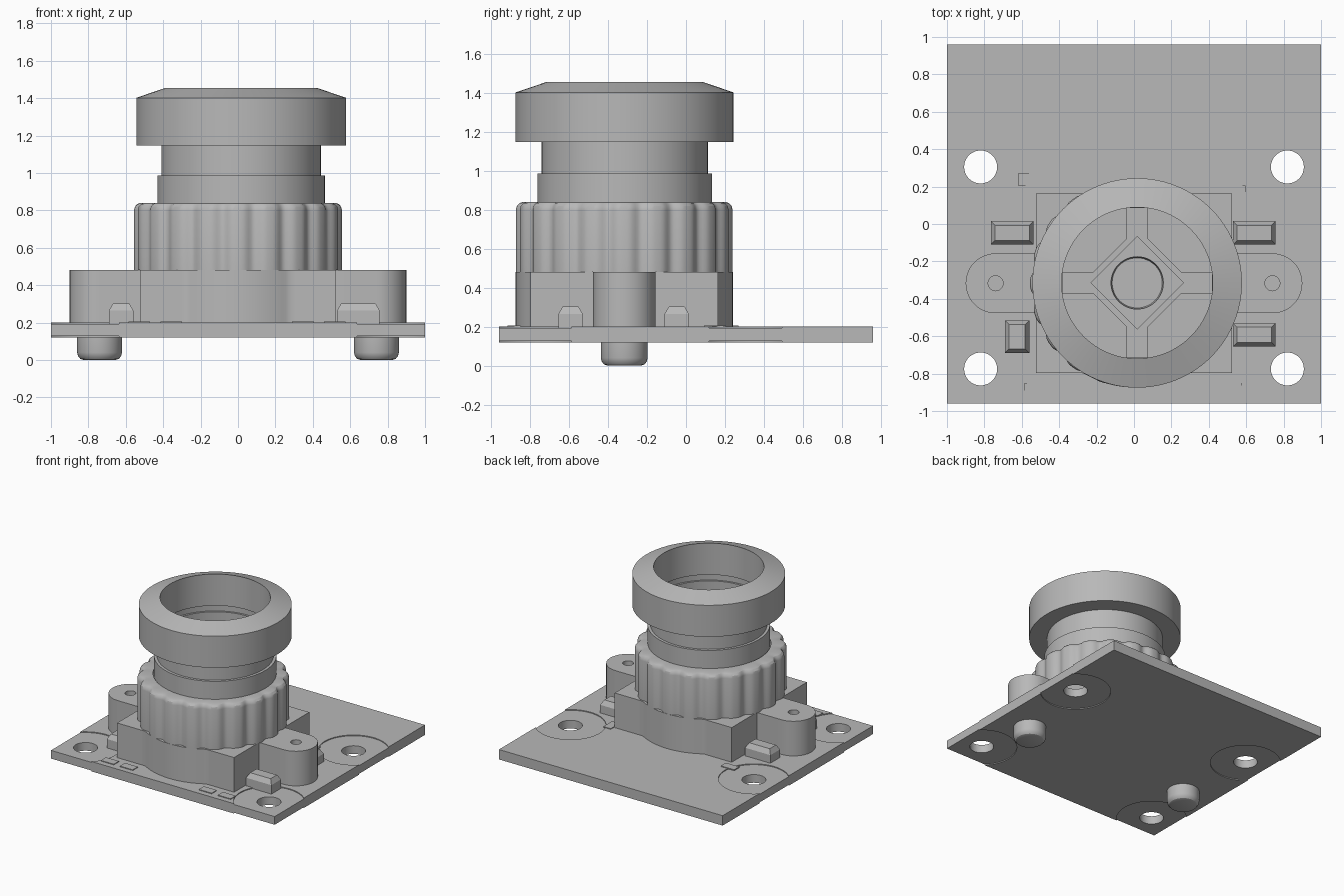
import bpy, bmesh
from math import sin, cos, pi, tau, atan2

cube = bpy.data.objects.get("Cube")
if cube:
    bpy.data.objects.remove(cube, do_unlink=True)

GREY = (0.48, 0.48, 0.48, 1)
grey = bpy.data.materials.new("plain_grey")
grey.use_nodes = True
grey.diffuse_color = GREY
grey.node_tree.nodes["Principled BSDF"].inputs["Base Color"].default_value = GREY

AXIS_Y = -0.317        # middle of the holder
LENS = (0.017, -0.315)  # lens barrel axis
BOARD_TOP, HOLDER_TOP = 0.2, 0.48


def finish(name, bm):
    bmesh.ops.recalc_face_normals(bm, faces=bm.faces)
    mesh = bpy.data.meshes.new(name)
    bm.to_mesh(mesh)
    bm.free()
    mesh.materials.append(grey)
    ob = bpy.data.objects.new(name, mesh)
    bpy.context.collection.objects.link(ob)
    return ob


def activate(ob):
    bpy.ops.object.select_all(action='DESELECT')
    ob.select_set(True)
    bpy.context.view_layer.objects.active = ob


def smooth(ob):
    activate(ob)
    bpy.ops.object.shade_smooth_by_angle(angle=0.5)
    return ob


def loft(name, rings, closed=False):
    """Skin a stack of point rings; cap the ends or close into a tube."""
    bm = bmesh.new()
    loops = [[bm.verts.new(p) for p in ring] for ring in rings]
    pairs = list(zip(loops, loops[1:]))
    if closed:
        pairs.append((loops[-1], loops[0]))
    else:
        bm.faces.new(loops[0])
        bm.faces.new(loops[-1])
    n = len(loops[0])
    for a, b in pairs:
        for i in range(n):
            j = (i + 1) % n
            bm.faces.new((a[i], a[j], b[j], b[i]))
    return finish(name, bm)


def prism(name, outline, z0, z1):
    return loft(name, [[(x, y, z) for x, y in outline] for z in (z0, z1)])


def circle(x, y, r, n=64, wave=0, lobes=20):
    pts = []
    for i in range(n):
        a = tau * i / n
        rr = r - wave * (0.5 - 0.5 * cos(lobes * a)) ** 2
        pts.append((x + rr * cos(a), y + rr * sin(a)))
    return pts


def rect(x0, x1, y0, y1, inset=0):
    x0, x1, y0, y1 = x0 + inset, x1 - inset, y0 + inset, y1 - inset
    return [(x0, y0), (x1, y0), (x1, y1), (x0, y1)]


def lathe(name, centre, profile, closed=False, n=96, wave=0):
    """Revolve (radius, z) points; the wave only ripples the outer radii."""
    rings = [[(x, y, z) for x, y in circle(*centre, r, n, wave if r > 0.5 else 0)]
             for r, z in profile]
    return smooth(loft(name, rings, closed))


def cut(ob, cutter):
    cutter.hide_render = True
    mod = ob.modifiers.new("cut", 'BOOLEAN')
    mod.operation, mod.solver, mod.object = 'DIFFERENCE', 'EXACT', cutter
    activate(ob)
    bpy.ops.object.modifier_apply(modifier=mod.name)
    bpy.data.objects.remove(cutter, do_unlink=True)


# Circuit board with four screw holes in shallow round recesses
board = prism("circuit_board", rect(-1, 1, -0.96, 0.96), 0.12, BOARD_TOP)
for x in (-0.82, 0.82):
    for y in (-0.775, 0.305):
        for r, z0, z1 in ((0.26, 0.193, 0.3), (0.26, 0, 0.127), (0.088, 0, 0.3)):
            cut(board, prism("cutter", circle(x, y, r), z0, z1))
smooth(board)

# Lens holder: rectangular block with bulging front and back
HX, HY, RX, RY = 0.523, 0.48, 0.535, 0.557
corner = atan2(HY, HX)
angles = sorted([tau * i / 144 for i in range(144)]
                + [corner, pi - corner, pi + corner, tau - corner])
outline = []
for a in angles:
    c, s = cos(a), sin(a)
    r = max(1 / max(abs(c) / HX, abs(s) / HY),
            1 / ((c / RX) ** 2 + (s / RY) ** 2) ** 0.5)
    outline.append((r * c, AXIS_Y + r * s))
holder = prism("lens_holder", outline, BOARD_TOP, HOLDER_TOP)

# Cross-shaped channel and diamond pit at the bottom of the bore
lx, ly = LENS
for hx, hy in ((0.4, 0.055), (0.055, 0.4)):
    cut(holder, prism("cutter", rect(lx - hx, lx + hx, ly - hy, ly + hy), 0.4, 0.6))
cut(holder, prism("cutter", circle(lx, ly, 0.29, 4), 0.4, 0.6))
smooth(holder)

# Sensor diamond with a round dimple
sensor = prism("sensor_diamond", circle(lx, ly, 0.25, 4), 0.22, 0.44)
bm = bmesh.new()
bmesh.ops.create_uvsphere(bm, u_segments=48, v_segments=24, radius=0.14)
bmesh.ops.translate(bm, verts=bm.verts, vec=(lx, ly, 0.44))
cut(sensor, finish("cutter", bm))
smooth(sensor)

# Mounting ears and locating pins on both sides
for side, sx in (("left", 1), ("right", -1)):
    arc = [(0.74 + 0.16 * cos(a), AXIS_Y + 0.16 * sin(a))
           for a in [-pi / 2 + pi * i / 24 for i in range(25)]]
    shape = [(0.5, AXIS_Y - 0.16)] + arc + [(0.5, AXIS_Y + 0.16)]
    ear = prism(side + "_ear", [(sx * x, y) for x, y in shape], BOARD_TOP, HOLDER_TOP)
    cut(ear, prism("cutter", circle(sx * 0.74, AXIS_Y, 0.04, 32), 0.3, 0.6))
    smooth(ear)
    lathe(side + "_pin", (sx * 0.74, AXIS_Y),
          [(0.085, 0), (0.103, 0.006), (0.115, 0.02), (0.12, 0.04), (0.12, 0.13)], n=48)

# Scalloped grip collar
lathe("grip_collar", (0, AXIS_Y),
      [(0.556, 0.48), (0.556, 0.8), (0.551, 0.82), (0.538, 0.834), (0.52, 0.84),
       (0.44, 0.84), (0.44, 0.48)], closed=True, n=240, wave=0.024)

# Lens barrel: stepped outside, grooved bore inside
lathe("lens_barrel", LENS,
      [(0.448, 0.48), (0.448, 0.985), (0.427, 0.985), (0.427, 1.147), (0.56, 1.147),
       (0.56, 1.402), (0.404, 1.455), (0.404, 1.2), (0.42, 1.2), (0.42, 1.14 + 0.01),
       (0.404, 1.14 + 0.01), (0.404, 0.48)], closed=True)

# Chamfered chips on the board
chips = {"left_rear_chip": (0.53, 0.757, -0.11, 0.015),
         "left_front_chip": (0.53, 0.757, -0.655, -0.53),
         "right_rear_chip": (-0.765, -0.538, -0.11, 0.015),
         "right_front_chip": (-0.69, -0.56, -0.69, -0.515)}
for name, box in chips.items():
    loft(name, [[(x, y, z) for x, y in rect(*box, inset)]
                for inset, z in ((0, 0.19), (0, 0.265), (0.022, 0.303))])

# Flat solder pads
pads = [(-0.62, -0.5, 0.205, 0.27), (0.53, 0.595, 0.093, 0.205)]
pads += [(x, x + 0.115, -0.915, -0.85) for x in (-0.585, -0.415, 0.29, 0.46)]
for i, box in enumerate(pads):
    prism(f"solder_pad_{i + 1}", rect(*box), 0.198, 0.206)
